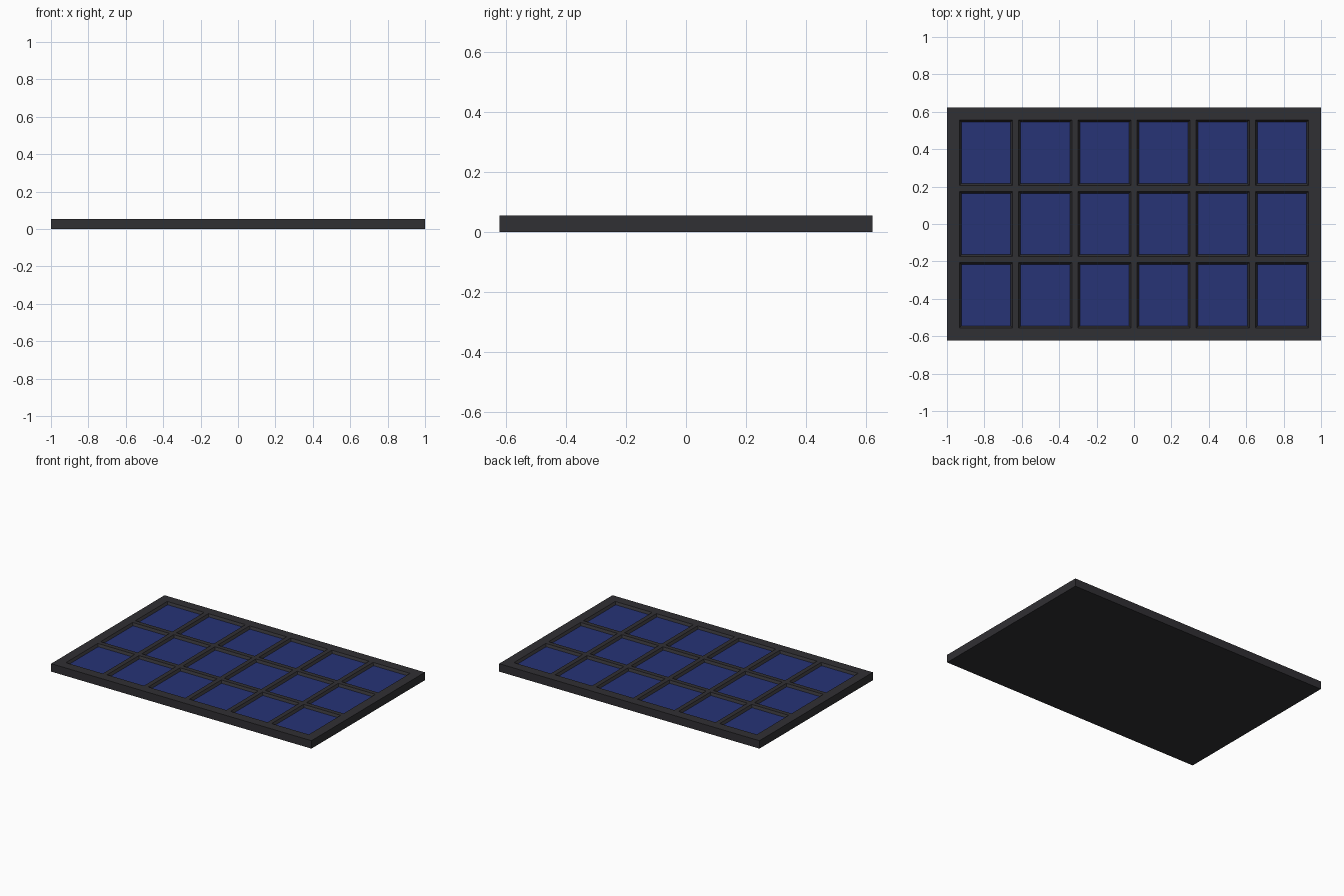
import bpy, bmesh

if "Cube" in bpy.data.objects:
    bpy.data.objects.remove(bpy.data.objects["Cube"])

HX, HY, TOP = 1.0, 0.622, 0.055      # half length, half width, thickness
COLS, ROWS = 6, 3
INX, INY = 0.933, 0.556              # half extent of the recessed cell field
BAR = 0.032                          # bar width between cells
SLOPE, DEPTH = 0.011, 0.016          # recess wall run and depth


def material(name, color):
    m = bpy.data.materials.new(name)
    m.diffuse_color = color
    m.use_nodes = True
    m.node_tree.nodes["Principled BSDF"].inputs["Base Color"].default_value = m.diffuse_color
    return m


def stops(half, inner, n):
    """Outer edge, then both sides of every opening, then outer edge."""
    w = (2 * inner - (n - 1) * BAR) / n
    out = [-half]
    for i in range(n):
        a = -inner + i * (w + BAR)
        out += [a, a + w]
    return out + [half]


xs, ys = stops(HX, INX, COLS), stops(HY, INY, ROWS)
bm = bmesh.new()

# Top face grid
grid = [[bm.verts.new((x, y, TOP)) for y in ys] for x in xs]
openings = []
for i in range(len(xs) - 1):
    for j in range(len(ys) - 1):
        f = bm.faces.new((grid[i][j], grid[i + 1][j], grid[i + 1][j + 1], grid[i][j + 1]))
        if i % 2 and j % 2:
            openings.append(f)

# Outer rim and closed underside
rim = [e for e in bm.edges if e.is_boundary]
ext = bmesh.ops.extrude_edge_only(bm, edges=rim)["geom"]
for v in (g for g in ext if isinstance(g, bmesh.types.BMVert)):
    v.co.z = 0
bmesh.ops.contextual_create(bm, geom=[e for e in bm.edges if e.is_boundary])
bmesh.ops.recalc_face_normals(bm, faces=bm.faces)

# Sunken blue cells with sloped walls
bmesh.ops.inset_individual(bm, faces=openings, thickness=SLOPE, use_even_offset=True)
for f in openings:
    f.material_index = 1
    for v in f.verts:
        v.co.z = TOP - DEPTH

mesh = bpy.data.meshes.new("solar_panel")
bm.to_mesh(mesh)
bm.free()
mesh.materials.append(material("frame_dark", (0.03, 0.029, 0.033, 1)))
mesh.materials.append(material("cell_blue", (0.02, 0.033, 0.18, 1)))
bpy.context.collection.objects.link(bpy.data.objects.new("solar_panel", mesh))
